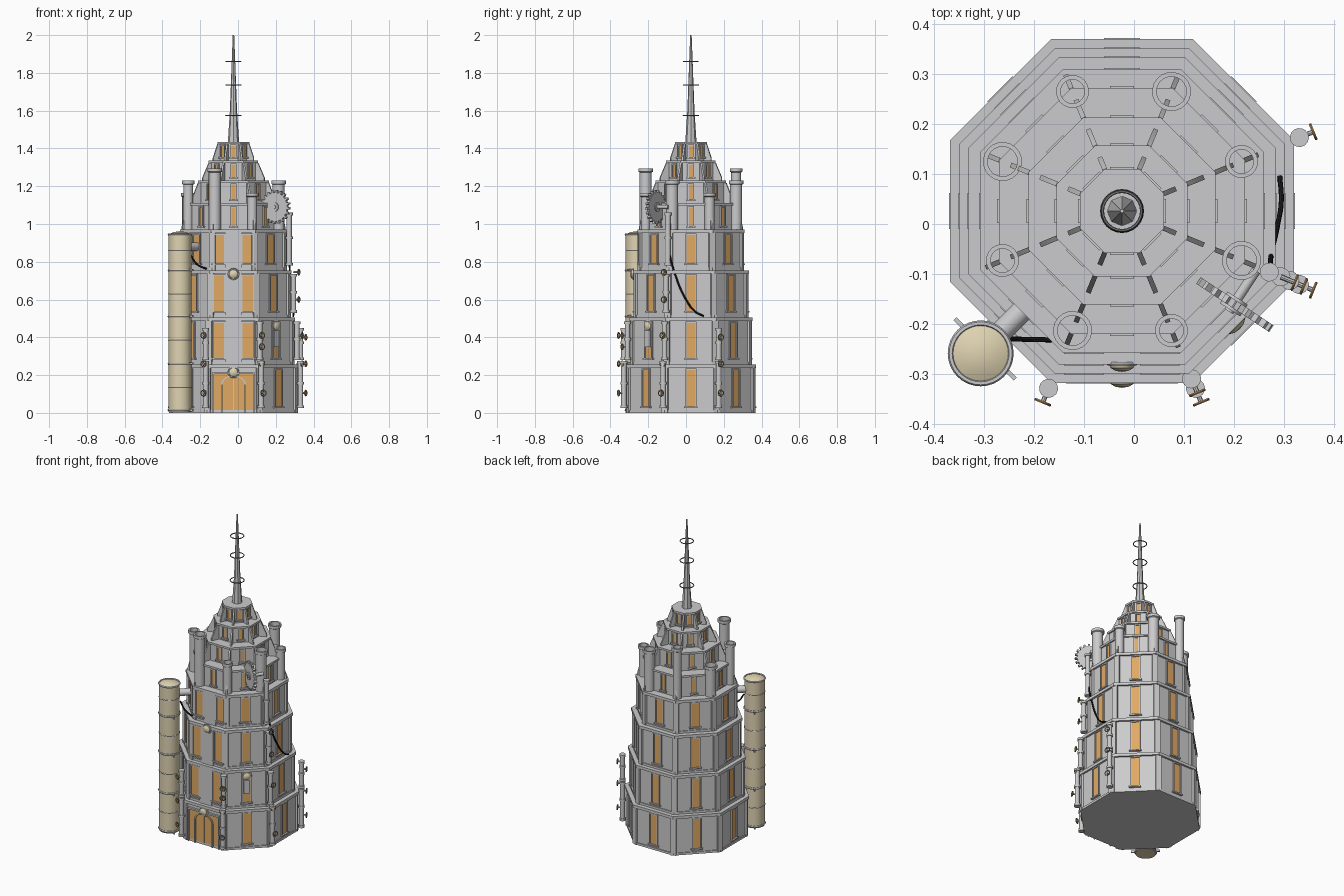
import bpy, bmesh, math
from mathutils import Matrix, Vector

if "Cube" in bpy.data.objects:
    bpy.data.objects.remove(bpy.data.objects["Cube"])

COLOURS = {"grey_metal": (0.6, 0.6, 0.61), "amber_glass": (0.75, 0.40, 0.13), "cream_tank": (0.74, 0.65, 0.44),
           "dark_metal": (0.22, 0.22, 0.22), "black_rubber": (0.012, 0.012, 0.012), "brass": (0.5, 0.3, 0.1)}
mats = {}
for n, c in COLOURS.items():
    mats[n] = bpy.data.materials.new(n)
    mats[n].diffuse_color = (*c, 1)

CX, CY = -0.024, 0.026
COS8 = math.cos(math.pi / 8)
T = Matrix.Translation
parts = {}


def get(part, mat):
    return parts.setdefault(part, (bmesh.new(), mat))[0]


def at(deg, r, z=0):
    """Frame on the tower: local x points outward, y runs along the wall."""
    return T((CX, CY, 0)) @ Matrix.Rotation(math.radians(deg), 4, 'Z') @ T((r, 0, z))


def prism(part, mat, M, pts, w):
    """Polygon in local xz, extruded along y by +-w."""
    bm = get(part, mat)
    a = [bm.verts.new(M @ Vector((x, -w, z))) for x, z in pts]
    b = [bm.verts.new(M @ Vector((x, w, z))) for x, z in pts]
    bm.faces.new(a)
    bm.faces.new(b[::-1])
    for i in range(len(a)):
        j = (i + 1) % len(a)
        bm.faces.new((a[j], a[i], b[i], b[j]))


def box(part, mat, M, x0, x1, z0, z1, width, off=0):
    prism(part, mat, M @ T((0, off, 0)), [(x0, z0), (x1, z0), (x1, z1), (x0, z1)], width / 2)


def lathe(part, mat, M, prof, n=16, closed=False, turn=0):
    """Profile of (radius, z) turned round local z."""
    bm = get(part, mat)
    rings = []
    for r, z in prof:
        if r < 1e-6:
            rings.append([bm.verts.new(M @ Vector((0, 0, z)))] * n)
        else:
            rings.append([bm.verts.new(M @ Vector((r * math.cos(turn + math.tau * i / n),
                          r * math.sin(turn + math.tau * i / n), z))) for i in range(n)])
    pairs = list(zip(rings, rings[1:])) + ([(rings[-1], rings[0])] if closed else [])
    for a, b in pairs:
        for i in range(n):
            j = (i + 1) % n
            vs = list(dict.fromkeys((a[i], a[j], b[j], b[i])))
            if len(vs) > 2:
                bm.faces.new(vs)


def ring(part, mat, M, R, r, n=20):
    lathe(part, mat, M, [(R + r * math.cos(math.tau * i / 6), r * math.sin(math.tau * i / 6))
                         for i in range(6)], n, True)


def octagon(part, mat, ap, z0, z1):
    r = ap / COS8
    lathe(part, mat, T((CX, CY, 0)), [(0, z0), (r, z0), (r, z1), (0, z1)], 8, turn=math.pi / 8)


def window(deg, ap, z0, z1, w, off=0):
    M = at(deg, ap)
    box("windows", "amber_glass", M, -0.01, 0.003, z0, z1, w, off)
    for s in (-1, 1):
        box("window_frames", "grey_metal", M, -0.01, 0.009, z0, z1, 0.006, off + s * (w / 2 + 0.003))
    box("window_frames", "grey_metal", M, -0.01, 0.009, z1, z1 + 0.007, w + 0.012, off)
    box("window_frames", "grey_metal", M, -0.01, 0.014, z0 - 0.008, z0, w + 0.026, off)


# Main tiers: ledge apothem, bottom, top
main = [(0.344, 0, 0.255), (0.325, 0.255, 0.505), (0.307, 0.505, 0.755), (0.284, 0.755, 0.97)]
for t, (led, z0, z1) in enumerate(main):
    ap = led - 0.012
    octagon("main_walls", "grey_metal", ap, z0, z1 - 0.005)
    octagon("ledges", "grey_metal", led, z1 - 0.018, z1)
    octagon("base_trim", "grey_metal", ap + 0.005, z0, z0 + 0.014)
    for k in range(8):
        a = 45 * k
        box("corner_posts", "grey_metal", at(a + 22.5, ap / COS8), -0.03, 0.004, z0, z1 - 0.01, 0.034)
        if k != 6:
            window(a, ap, z0 + 0.035, z1 - 0.028, 0.046)
        elif t:
            for s in (-1, 1):
                window(a, ap, z0 + 0.035, z1 - 0.028, 0.054, s * 0.076)
            box("front_panel", "grey_metal", at(a, ap), -0.01, 0.01, z0, z1 - 0.01, 0.085)

# Entrance: amber double door with arch and columns
D = at(270, 0.332)
box("door", "amber_glass", D, -0.01, 0.005, 0.012, 0.205, 0.21)
for o in (-0.108, -0.062, 0.062, 0.108):
    box("door_frame", "grey_metal", D, -0.01, 0.013, 0.0, 0.15 if abs(o) < 0.1 else 0.21, 0.008, o)
box("door_frame", "grey_metal", D, -0.01, 0.013, 0.205, 0.215, 0.225)
box("door_frame", "grey_metal", D, -0.01, 0.008, 0.012, 0.19, 0.004)
for i in range(10):
    a0, a1 = math.pi * i / 10, math.pi * (i + 1) / 10
    arch = [(r * math.cos(a), 0.15 + 0.75 * r * math.sin(a)) for r, a in
            ((0.058, a0), (0.066, a0), (0.066, a1), (0.058, a1))]
    prism("door_arch", "grey_metal", D @ Matrix.Rotation(math.pi / 2, 4, 'Z'), arch, 0.012)

# Round lamps above door, high on the front and on the diagonal face
for deg, ap, z in ((270, 0.338, 0.215), (270, 0.306, 0.735), (315, 0.318, 0.46)):
    L = at(deg, ap, z) @ Matrix.Rotation(math.pi / 2, 4, 'Y')
    lathe("lamps", "cream_tank", L, [(0.026, 0), (0.023, 0.008), (0.013, 0.014), (0, 0.016)], 16)
    ring("lamp_rims", "grey_metal", L, 0.027, 0.004)
box("lamp_bracket", "grey_metal", at(315, 0.313), -0.01, 0.012, 0.35, 0.435, 0.034)

# Stepped crown: tiers, slim windows and sloping corner fins
crown = [(0.246, 0.97, 1.11), (0.187, 1.11, 1.23), (0.131, 1.23, 1.335), (0.084, 1.335, 1.435)]
outer = [0.284] + [c[0] for c in crown]
for t, (led, z0, z1) in enumerate(crown):
    ap = led - 0.01
    octagon("crown_walls", "grey_metal", ap, z0 - 0.01, z1 - 0.005)
    octagon("crown_ledges", "grey_metal", led, z1 - 0.012, z1)
    r0, r1 = ap / COS8, led / COS8
    foot = outer[t] / COS8 - (0.012 if t == 0 else 0.025)
    for k in range(8):
        window(45 * k, ap, z0 + 0.02, z1 - 0.022, 0.022)
        prism("crown_fins", "grey_metal", at(45 * k + 22.5, 0),
              [(r0 - 0.02, z0), (foot, z0), (foot, z0 + 0.015), (r1, z1 - 0.012), (r0 - 0.02, z1 - 0.012)], 0.005)

# Open chimneys on the crown corners
for k in range(8):
    R, top = (0.032 if k % 2 else 0.026), (1.165, 1.23, 1.295)[k % 3]
    F = R + 0.007
    lathe("chimneys", "grey_metal", at(45 * k + 22.5, 0.259),
          [(R, 0.965), (R, top - 0.022), (F, top - 0.018), (F, top), (R - 0.002, top), (R - 0.002, 0.965)], 20, True)

# Spire with rings
lathe("spire", "grey_metal", T((CX, CY, 0)), [(0, 1.43), (0.03, 1.43), (0.019, 1.6), (0.004, 2.0), (0, 2.0)], 8)
for z, R in ((1.575, 0.041), (1.735, 0.04), (1.86, 0.039)):
    ring("spire_rings", "dark_metal", T((CX, CY, z)), R, 0.003, 24)

# Wall pipes with flanges and valve wheels: corner, tiers climbed, valve heights
pipes = [(0, 2, (0.105, 0.26, 0.4)), (5, 2, (0.105, 0.26, 0.41)),
         (6, 2, (0.105, 0.26, 0.35, 0.41, 0.5)), (7, 4, (0.105, 0.26, 0.41, 0.6, 0.745))]
for k, tiers, valves in pipes:
    a = 45 * k + 22.5
    stack = k in (6, 7)
    for t in range(tiers):
        r = main[t if stack else 0][0] / COS8 + 0.012
        z0, z1 = main[t][1] + 0.025, main[t][2] + (-0.02 if t else 0.02)
        if t == 3:
            z1 = 1.06
        if not stack and t == 1:
            z1 = 0.45
        P = at(a, r)
        lathe("wall_pipes", "grey_metal", P, [(0, z0), (0.014, z0), (0.014, z1), (0, z1)], 14)
        for z in (z0, (z0 + z1) / 2, z1 - 0.014):
            lathe("pipe_flanges", "grey_metal", P, [(0, z), (0.019, z), (0.019, z + 0.014), (0, z + 0.014)], 14)
        for v in valves:
            if z0 - 0.03 <= v < z0 + 0.22:
                V = at(a, r, v) @ Matrix.Rotation(math.pi / 2, 4, 'Y')
                lathe("valve_stems", "grey_metal", V, [(0, 0), (0.005, 0), (0.005, 0.032), (0, 0.032)], 8)
                ring("valve_wheels", "brass", V @ T((0, 0, 0.03)), 0.015, 0.003, 16)
                box("valve_spokes", "brass", V, -0.015, 0.015, 0.028, 0.031, 0.004)

# Storage tank with bands, clamp plates and a feed pipe
K = T((-0.307, -0.259, 0))
lathe("tank", "cream_tank", K, [(0, 0.005), (0.06, 0.005), (0.06, 0.945), (0.035, 0.957), (0, 0.962)], 32)
for z in (0.015, 0.135, 0.26, 0.385, 0.51, 0.63, 0.755, 0.86, 0.945):
    big = z in (0.015, 0.26, 0.51, 0.755, 0.945)
    ring("tank_bands", "grey_metal", K @ T((0, 0, z)), 0.06, 0.006 if big else 0.003, 32)
Q = T((-0.298, -0.25, 0)) @ Matrix.Rotation(math.radians(-45), 4, 'Z')
for z in (0.008, 0.255, 0.505, 0.75):
    box("tank_clamps", "grey_metal", Q, -0.085, 0.085, z, z + 0.012, 0.008)
lathe("tank_feed_pipe", "grey_metal", T((-0.3, -0.25, 0.88)) @ Matrix.Rotation(math.radians(45), 4, 'Z')
      @ Matrix.Rotation(math.pi / 2, 4, 'Y'), [(0, 0), (0.022, 0), (0.022, 0.16), (0, 0.16)], 16)

# Cog wheel on its axle
G = T((0.2, -0.16, 1.09)) @ Matrix.Rotation(math.radians(-33.5), 4, 'Z')
cog = []
for i in range(20):
    for f, r in ((0.0, 0.076), (0.45, 0.076), (0.55, 0.09), (0.9, 0.09)):
        an = math.tau * (i + f) / 20
        cog.append((r * math.cos(an), r * math.sin(an)))
prism("cog_wheel", "grey_metal", G, cog, 0.008)
H = G @ Matrix.Rotation(math.pi / 2, 4, 'X')
lathe("cog_hub", "grey_metal", H, [(0, -0.014), (0.024, -0.014), (0.024, 0.014), (0, 0.014)], 16)
lathe("cog_axle", "grey_metal", H, [(0, -0.08), (0.01, -0.08), (0.01, 0.018), (0, 0.018)], 12)

for name, (bm, mat) in parts.items():
    bmesh.ops.recalc_face_normals(bm, faces=bm.faces)
    me = bpy.data.meshes.new(name)
    bm.to_mesh(me)
    bm.free()
    me.materials.append(mats[mat])
    ob = bpy.data.objects.new(name, me)
    bpy.context.collection.objects.link(ob)

# Hanging cables
for name, pts in (("tank_cable", [(-0.25, -0.23, 0.835), (-0.215, -0.231, 0.785), (-0.165, -0.232, 0.762)]),
                  ("wall_cable", [(0.272, -0.1, 0.89), (0.275, -0.06, 0.74), (0.288, 0.0, 0.6),
                                  (0.295, 0.05, 0.535), (0.292, 0.095, 0.512)])):
    cu = bpy.data.curves.new(name, 'CURVE')
    cu.dimensions, cu.bevel_depth, cu.bevel_resolution, cu.use_fill_caps = '3D', 0.005, 2, True
    sp = cu.splines.new('BEZIER')
    sp.bezier_points.add(len(pts) - 1)
    for p, co in zip(sp.bezier_points, pts):
        p.co, p.handle_left_type, p.handle_right_type = co, 'AUTO', 'AUTO'
    cu.materials.append(mats["black_rubber"])
    bpy.context.collection.objects.link(bpy.data.objects.new(name, cu))

bpy.ops.object.select_all(action='SELECT')
bpy.context.view_layer.objects.active = bpy.data.objects["main_walls"]
bpy.ops.object.convert(target='MESH')
bpy.ops.object.shade_smooth_by_angle(angle=math.radians(35))

for m in bpy.data.materials:
    if m.users and not m.is_grease_pencil:
        m.use_nodes = True
        m.node_tree.nodes["Principled BSDF"].inputs["Base Color"].default_value = m.diffuse_color
